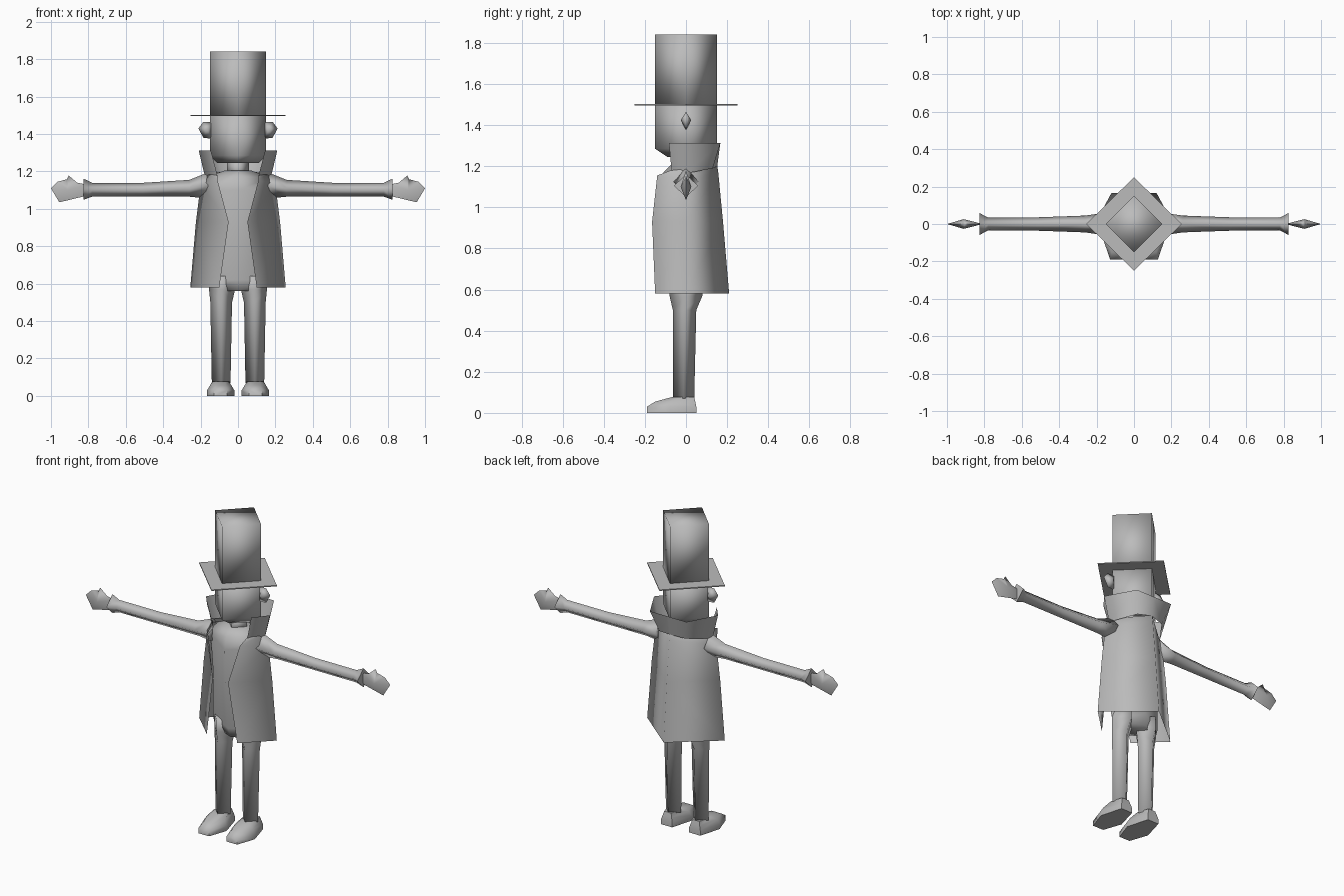
import bpy, bmesh, math

if "Cube" in bpy.data.objects:
    bpy.data.objects.remove(bpy.data.objects["Cube"])

grey = bpy.data.materials.new("plain grey")
grey.diffuse_color = (0.5, 0.5, 0.5, 1)
grey.use_nodes = True
grey.node_tree.nodes["Principled BSDF"].inputs["Base Color"].default_value = grey.diffuse_color


def finish(name, bm, mirror=False, angle=100, closed=True):
    if closed:
        bmesh.ops.recalc_face_normals(bm, faces=bm.faces)
    me = bpy.data.meshes.new(name)
    bm.to_mesh(me)
    bm.free()
    me.materials.append(grey)
    ob = bpy.data.objects.new(name, me)
    bpy.context.collection.objects.link(ob)
    for p in me.polygons:
        p.use_smooth = True
    if mirror:
        m = ob.modifiers.new("mirror", 'MIRROR')
        m.use_clip = True
        m.merge_threshold = 0.002
    bpy.context.view_layer.objects.active = ob
    ob.select_set(True)
    bpy.ops.object.shade_smooth_by_angle(angle=math.radians(angle))
    ob.select_set(False)
    return ob


def bridge(bm, rows, loop):
    """Quads between rows of points, optionally closed round."""
    vs = [[bm.verts.new(p) for p in r] for r in rows]
    n = len(vs[0])
    for a, b in zip(vs, vs[1:]):
        for i in range(n if loop else n - 1):
            j = (i + 1) % n
            bm.faces.new((a[i], a[j], b[j], b[i]))
    return vs


def loft(name, rows, mirror=False, angle=100):
    bm = bmesh.new()
    vs = bridge(bm, rows, True)
    bm.faces.new(vs[0])
    bm.faces.new(vs[-1])
    return finish(name, bm, mirror, angle)


def sheet(name, rows):
    bm = bmesh.new()
    bridge(bm, rows, False)
    return finish(name, bm, True, closed=False)


def diamond_z(z, rx, ry, cx=0, cy=0):
    return [(cx + rx, cy, z), (cx, cy + ry, z), (cx - rx, cy, z), (cx, cy - ry, z)]


def diamond_x(x, ry, rz, cz):
    return [(x, ry, cz), (x, 0, cz + rz), (x, -ry, cz), (x, 0, cz - rz)]


# head and hat: four-sided prisms with corners on the axes
loft("head", [diamond_z(1.245, .11, .09), diamond_z(1.285, .15, .15), diamond_z(1.5, .15, .15)])
loft("hat_crown", [diamond_z(1.5, .15, .15), diamond_z(1.84, .15, .15)])
loft("hat_brim", [diamond_z(1.496, .255, .25), diamond_z(1.502, .255, .25)], angle=60)

# torso and neck
loft("torso", [diamond_z(z, rx, ry) for z, rx, ry in
     ((.56, .15, .07), (.62, .165, .095), (.9, .165, .12), (1.1, .18, .125), (1.17, .17, .11), (1.205, .07, .075))])
loft("neck", [diamond_z(1.17, .06, .06), diamond_z(1.26, .06, .06)])

# open coat: front edge, side, middle of back (half, mirrored)
sheet("coat", [
    [(.10, -.15, .58), (.255, 0, .58), (0, .21, .58)],
    [(.05, -.165, .93), (.225, 0, .93), (0, .18, .93)],
    [(.11, -.14, 1.155), (.20, 0, 1.13), (0, .157, 1.17)],
    [(.11, -.08, 1.178), (.165, 0, 1.19), (0, .152, 1.205)],
])

# standing collar
sheet("collar", [
    [(.11, -.07, 1.178), (.175, 0, 1.165), (.085, .13, 1.19), (0, .152, 1.20)],
    [(.145, -.083, 1.312), (.21, 0, 1.312), (.12, .167, 1.312), (0, .167, 1.312)],
])

# arms with flared cuffs
loft("arm", [diamond_x(*r) for r in
     ((.16, .06, .07, 1.125), (.26, .045, .045, 1.11), (.51, .036, .037, 1.102),
      (.78, .034, .037, 1.102), (.825, .058, .056, 1.105))], mirror=True)


# flat outlines swollen in the middle: hands and ears
def pillow(name, outline, centre, thick):
    bm = bmesh.new()
    ring = [bm.verts.new((x, 0, z)) for x, z in outline]
    for s in (-1, 1):
        c = bm.verts.new((centre[0], s * thick, centre[1]))
        for i in range(len(ring)):
            bm.faces.new((ring[i], ring[i - 1], c))
    return finish(name, bm, True, 120)


pillow("hand", [(.81, 1.07), (.81, 1.13), (.86, 1.14), (.905, 1.178), (.915, 1.158),
                (.965, 1.145), (1.0, 1.11), (.955, 1.035)], (.91, 1.10), .026)
pillow("ear", [(.14, 1.375), (.14, 1.465), (.185, 1.465), (.212, 1.43), (.185, 1.38)],
       (.165, 1.425), .025)

# legs
loft("leg", [diamond_z(.07, .05, .052, .09, -.012), diamond_z(.5, .058, .057, .09, -.007),
             diamond_z(.57, .07, .08, .085, 0), diamond_z(.64, .07, .08, .085, 0)], mirror=True)


# shoes with a blunt toe
def shoe_ring(z, w, heel, mid, toe, toe_w):
    c = .0925
    return [(c - .5 * w, heel, z), (c + .5 * w, heel, z), (c + w, mid, z),
            (c + toe_w, toe, z), (c - toe_w, toe, z), (c - w, mid, z)]


loft("shoe", [shoe_ring(0, .073, .05, -.08, -.19, .035), shoe_ring(.03, .073, .05, -.08, -.19, .035),
              shoe_ring(.055, .058, .045, -.075, -.15, .028),
              shoe_ring(.077, .045, .04, -.03, -.068, .025)], mirror=True, angle=60)
